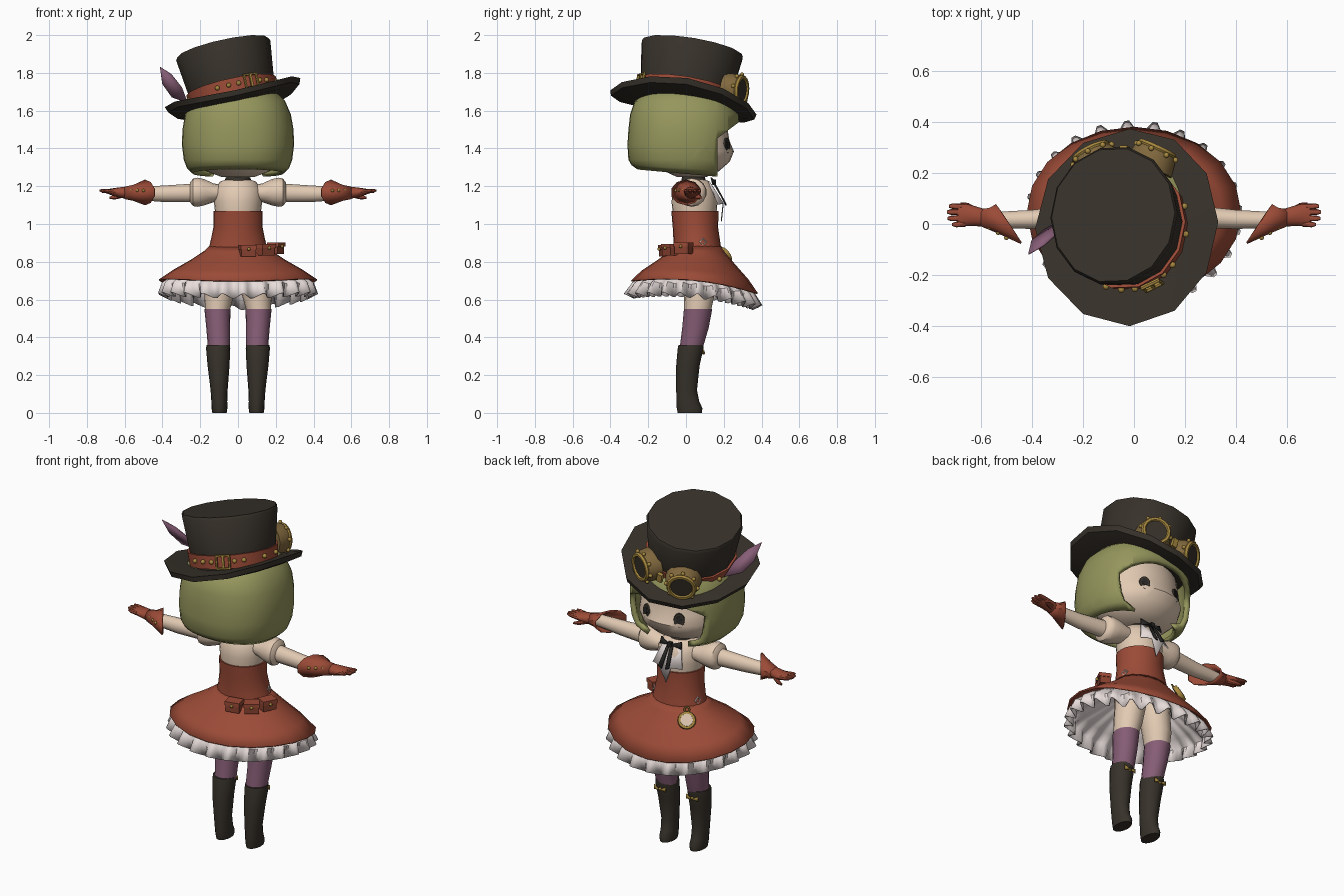
import bpy, bmesh, math
from mathutils import Matrix, Vector

cube = bpy.data.objects.get("Cube")
if cube:
    bpy.data.objects.remove(cube, do_unlink=True)

parts = []


def colour(name, r, g, b):
    m = bpy.data.materials.new(name)
    m.use_nodes = True
    m.diffuse_color = (r, g, b, 1)
    node = m.node_tree.nodes["Principled BSDF"]
    node.inputs["Base Color"].default_value = (r, g, b, 1)
    node.inputs["Roughness"].default_value = 0.8
    return m


DARK = colour("dark felt", .038, .031, .023)
RED = colour("rust leather", .33, .07, .038)
HAIR = colour("green hair", .30, .305, .108)
SKIN = colour("cream skin", .76, .59, .45)
WHITE = colour("white lace", .8, .72, .7)
PURPLE = colour("purple", .24, .11, .18)
GOLD = colour("gold", .39, .25, .05)
BRASS = colour("dull brass", .22, .14, .048)
POUCH = colour("dark leather", .25, .055, .03)
BLACK = colour("black", .02, .019, .018)


def finish(name, bm, mat, matrix=None, thick=0):
    if matrix:
        bm.transform(matrix)
    bmesh.ops.recalc_face_normals(bm, faces=bm.faces)
    me = bpy.data.meshes.new(name)
    bm.to_mesh(me)
    bm.free()
    me.materials.append(mat)
    ob = bpy.data.objects.new(name, me)
    bpy.context.collection.objects.link(ob)
    if thick:
        mod = ob.modifiers.new("thickness", 'SOLIDIFY')
        mod.thickness = thick
        mod.offset = -1
    parts.append(ob)
    return ob


def loft_mesh(rows, n=20, cap=True, power=2, closed=False, curl=0):
    """Rings of (z, cx, cy, rx, ry[, tilt]); tilt slopes z along y, curl lifts the sides."""
    bm = bmesh.new()
    rings = []
    for z, cx, cy, rx, ry, *tilt in rows:
        ring = []
        for i in range(n):
            a = math.tau * i / n
            c, s = math.cos(a), math.sin(a)
            x = rx * math.copysign(abs(c) ** (2 / power), c)
            y = ry * math.copysign(abs(s) ** (2 / power), s)
            lift = curl * x * x + (tilt[0] * y if tilt else 0)
            ring.append(bm.verts.new((cx + x, cy + y, z + lift)))
        rings.append(ring)
    pairs = list(zip(rings, rings[1:])) + ([(rings[-1], rings[0])] if closed else [])
    for a, b in pairs:
        for i in range(n):
            j = (i + 1) % n
            bm.faces.new((a[i], a[j], b[j], b[i]))
    if cap and not closed:
        bm.faces.new(rings[0])
        bm.faces.new(rings[-1])
    return bm


def loft(name, rows, mat, matrix=None, thick=0, **kw):
    return finish(name, loft_mesh(rows, **kw), mat, matrix, thick)


def ring(name, R, r, mat, matrix, n=20):
    rows = []
    for i in range(6):
        a = math.tau * i / 6
        q = R + r * math.cos(a)
        rows.append((r * math.sin(a), 0, 0, q, q))
    return loft(name, rows, mat, matrix, n=n, closed=True)


def box(name, size, mat, matrix):
    bm = bmesh.new()
    bmesh.ops.create_cube(bm, size=1, matrix=Matrix.Diagonal((*size, 1)))
    return finish(name, bm, mat, matrix)


def stud(name, r, matrix):
    bm = bmesh.new()
    bmesh.ops.create_icosphere(bm, subdivisions=2, radius=r)
    return finish(name, bm, GOLD, matrix)


def plate(name, pts, mat, mirror=False):
    bm = bmesh.new()
    for s in ((1, -1) if mirror else (1,)):
        bm.faces.new([bm.verts.new((s * x, y, z)) for x, y, z in pts])
    return finish(name, bm, mat, thick=.007)


def facing(pos, direction):
    """Frame at pos whose z axis points along direction."""
    return Matrix.Translation(pos) @ Vector(direction).to_track_quat('Z', 'Y').to_matrix().to_4x4()


# Head and eyes
loft("head", [(1.25, 0, .03, .09, .08), (1.28, 0, .03, .17, .145), (1.33, 0, .027, .225, .205),
              (1.385, 0, .027, .24, .227), (1.44, 0, .02, .24, .21), (1.5, 0, .015, .24, .205),
              (1.6, 0, .01, .22, .2), (1.7, 0, 0, .12, .12)], SKIN, n=28)
for side, s in (("left", 1), ("right", -1)):
    f = facing((s * .107, .217, 1.415), (s * .43, .9, .1))
    loft(side + "_eye", [(-.004, 0, 0, .031, .042), (.005, 0, 0, .029, .04)], DARK, f, n=16)
    loft(side + "_pupil", [(.005, 0, .004, .016, .022), (.007, 0, .004, .016, .022)], BLACK, f, n=12)

# Bobbed hair with the face opening cut out below the fringe
bm = loft_mesh([(1.268, 0, -.03, .24, .225, -.09), (1.295, 0, -.02, .27, .268, -.06),
                (1.34, 0, -.015, .287, .29), (1.42, 0, -.013, .297, .297), (1.5, 0, -.01, .294, .295),
                (1.58, 0, -.008, .28, .288), (1.65, 0, -.01, .25, .262), (1.7, 0, -.01, .2, .2),
                (1.74, 0, -.01, .1, .1)], n=36, power=2.3, cap=False)
side_edge, corner, fringe = Vector((0, 1, 0)), Vector((0, .168, 1.455)), Vector((0, -.75, 1))
for normal in (side_edge, fringe):
    bmesh.ops.bisect_plane(bm, geom=bm.verts[:] + bm.edges[:] + bm.faces[:],
                           plane_co=corner, plane_no=normal)
cut = []
for fc in bm.faces:
    c = fc.calc_center_median() - corner
    if c.dot(side_edge) > 0 and c.dot(fringe) < 0:
        cut.append(fc)
bmesh.ops.delete(bm, geom=cut, context='FACES')
finish("bob_hair", bm, HAIR, thick=.03)

# Top hat, tilted
HAT = (Matrix.Translation((-.015, -.015, 1.634)) @ Matrix.Rotation(-.165, 4, 'X')
       @ Matrix.Rotation(-.215, 4, 'Y'))
loft("hat_brim", [(-.022, 0, 0, .2, .21), (-.025, 0, 0, .3, .32), (-.018, 0, 0, .355, .385),
                  (.01, 0, 0, .367, .392), (.014, 0, 0, .3, .32), (.016, 0, 0, .2, .21)],
     DARK, HAT, n=12, closed=True, curl=.4)
loft("hat_crown", [(.0, 0, 0, .225, .24), (.1, 0, 0, .231, .248), (.295, 0, 0, .255, .277),
                   (.31, 0, 0, .247, .268)], DARK, HAT, n=14)
loft("hat_band", [(.025, 0, 0, .238, .252), (.1, 0, 0, .243, .259), (.1, 0, 0, .225, .24),
                  (.025, 0, 0, .225, .24)], RED, HAT, n=14, closed=True)


def on_band(deg, z=.066, out=.004):
    a = math.radians(deg)
    c, s = math.cos(a), math.sin(a)
    return HAT @ facing(((.237 + out) * c, (.252 + out) * s, z), (c, s, 0))


for i, deg in enumerate((-110, -95, -82, -52, -40, -10, 15, 165, 190)):
    stud(f"band_stud_{i}", .013, on_band(deg))
ring("band_buckle", .05, .009, GOLD, on_band(-66, out=.014) @ Matrix.Rotation(math.pi / 4, 4, 'Z'), n=4)
box("buckle_pin", (.012, .07, .012), GOLD, on_band(-66, out=.014))

# Goggles on the hat front
for side, deg in (("left", 65), ("right", 116)):
    f = on_band(deg, z=.098, out=.045)
    loft(side + "_goggle_cup", [(-.055, 0, 0, .1, .085), (0, 0, 0, .09, .085), (.02, 0, 0, .078, .078)],
         BRASS, f, n=16)
    ring(side + "_goggle_rim", .07, .013, GOLD, f @ Matrix.Translation((0, 0, .025)), n=16)
    loft(side + "_goggle_lens", [(.02, 0, 0, .064, .064), (.028, 0, 0, .062, .062)], DARK, f, n=16)
    for i in range(8):
        a = math.tau * i / 8
        stud(f"{side}_goggle_rivet_{i}", .011,
             f @ Matrix.Translation((.086 * math.cos(a), .086 * math.sin(a), .014)))
box("goggle_bridge", (.03, .05, .02), GOLD, on_band(90, z=.098, out=.045))

# Feather
plate("feather", [(-.265, .02, 1.64), (-.35, -.025, 1.67), (-.4, -.07, 1.74), (-.412, -.12, 1.83),
                  (-.35, -.085, 1.79), (-.295, -.035, 1.72)], PURPLE)

# Neck, torso and corset
loft("neck", [(1.18, 0, .04, .05, .05), (1.3, 0, .03, .045, .045)], SKIN)
loft("collar", [(1.215, 0, .04, .075, .07), (1.248, 0, .04, .062, .06)], DARK)
loft("collar_lace", [(1.24, 0, .035, .056, .054), (1.28, 0, .035, .06, .058)], WHITE)
loft("blouse", [(1.05, 0, .046, .12, .115), (1.12, 0, .045, .128, .122), (1.18, 0, .045, .125, .11),
                (1.225, 0, .045, .095, .08), (1.24, 0, .04, .05, .05)], SKIN, n=24)
loft("corset", [(.84, 0, .06, .165, .13), (.9, 0, .058, .147, .124), (.98, 0, .05, .131, .12),
                (1.07, 0, .047, .131, .125)], RED, n=24)
for side, s in (("left", 1), ("right", -1)):
    ring(side + "_corset_loop", .018, .004, WHITE, facing((s * .14, .09, .905), (s, .2, .1)), n=4)

# Neck frill and ribbon
plate("frill_front", [(-.055, .125, 1.225), (-.095, .175, 1.105), (-.04, .2, 1.11), (0, .19, 1.015),
                      (.04, .2, 1.11), (.095, .175, 1.105), (.055, .125, 1.225)], WHITE)
plate("ribbon_tails", [(.003, .15, 1.225), (.018, .145, 1.225), (.035, .213, 1.11), (.012, .215, 1.1)],
      BLACK, True)
plate("ribbon_loops", [(0, .15, 1.22), (.065, .13, 1.245), (.07, .14, 1.205)], BLACK, True)
box("ribbon_knot", (.025, .02, .025), BLACK, Matrix.Translation((0, .15, 1.222)))

# Skirt and ruffled petticoat
loft("skirt", [(.88, 0, .06, .15, .125, 0), (.85, 0, .058, .18, .15, -.02),
               (.797, 0, .053, .25, .207, -.05), (.73, 0, .047, .345, .283, -.08),
               (.667, 0, .045, .42, .336, -.1)], RED, n=20, cap=False, thick=.008, curl=.22)
waves, steps = 24, 6
bm = loft_mesh([(.82, 0, .058, .14, .12, -.03), (.7, 0, .045, .345, .275, -.1),
                (.652, 0, .042, .395, .32, -.1), (.588, 0, .038, .4, .343, -.09)],
               n=waves * steps, cap=False, curl=.2)
for i, v in enumerate(bm.verts):
    amp = (0, .004, .01, .028)[i // (waves * steps)]
    w = math.sin(math.tau * i / steps)
    out = Vector((v.co.x, v.co.y - .04, 0)).normalized()
    v.co += out * amp * w + Vector((0, 0, .5 * amp * w))
finish("petticoat", bm, WHITE, thick=.005)

# Belt pouches
for i, (x, y, z, nx, ny) in enumerate(((.05, -.105, .855, .2, -1), (.145, -.08, .862, .55, -.8),
                                       (.2, -.012, .87, 1, -.5))):
    f = Matrix.Translation((x, y, z)) @ Matrix.Rotation(math.atan2(nx, -ny), 4, 'Z')
    box(f"pouch_{i}", (.078, .06, .055), POUCH, f)
    box(f"pouch_flap_{i}", (.084, .068, .022), RED, f @ Matrix.Translation((0, -.002, .022)))
    stud(f"pouch_stud_{i}", .009, f @ Matrix.Translation((0, -.038, .012)))

# Pocket watch
f = facing((-.145, .2, .83), (-.5, .75, .55))
loft("watch_case", [(-.01, 0, 0, .05, .05), (.015, 0, 0, .047, .047)], GOLD, f, n=16)
loft("watch_face", [(.012, 0, 0, .035, .035), (.018, 0, 0, .034, .034)], SKIN, f, n=16)
ring("watch_loop", .014, .005, GOLD, f @ Matrix.Translation((0, .058, 0)), n=10)

# Arms and gloves: lofted outward along x, ring radii given as height then depth
for side, s in (("left", 1), ("right", -1)):
    out = Matrix(((0, 0, s, 0), (0, 1, 0, 0), (1, 0, 0, 0), (0, 0, 0, 1)))
    loft(side + "_puff_sleeve", [(.08, 1.165, .045, .042, .055), (.13, 1.165, .042, .05, .062),
                                 (.18, 1.168, .036, .07, .074), (.215, 1.168, .031, .077, .077),
                                 (.238, 1.168, .03, .073, .073), (.254, 1.167, .03, .052, .052)],
         SKIN, out, n=14)
    loft(side + "_arm", [(.22, 1.165, .03, .05, .046), (.4, 1.16, .018, .043, .038),
                         (.56, 1.163, .015, .034, .032)], SKIN, out, n=14)
    loft(side + "_glove_cuff", [(.492, 1.167, 0, .068, .082, .62), (.555, 1.165, .015, .042, .05, .25),
                                (.6, 1.165, .025, .033, .036)], RED, out, n=10, cap=False, thick=.008)
    loft(side + "_hand", [(.59, 1.165, .025, .032, .035), (.63, 1.167, .032, .027, .04),
                          (.67, 1.17, .036, .018, .045), (.69, 1.172, .036, .012, .042)], RED, out, n=12)
    for i, (y, tip) in enumerate(((-.002, .712), (.022, .73), (.047, .733), (.07, .725))):
        loft(f"{side}_finger_{i}", [(.66, 1.17, .036 + (y - .036) * .9, .012, .013),
                                    (tip - .015, 1.175, y, .01, .011), (tip, 1.178, y, .005, .006)],
             RED, out, n=8)
    loft(side + "_thumb", [(.61, 1.155, .045, .016, .016), (.65, 1.143, .07, .013, .013),
                           (.68, 1.138, .078, .006, .006)], RED, out, n=8)
    for i in range(3):
        stud(f"{side}_glove_stud_{i}", .009, Matrix.Translation((s * (.5 + .032 * i), -.054 + .02 * i, 1.178)))

# Legs, stockings and boots
for side, s in (("left", 1), ("right", -1)):
    m = Matrix.Diagonal((s, 1, 1, 1))
    loft(side + "_thigh", [(.53, .11, .06, .063, .07), (.62, .1, .07, .078, .08),
                           (.72, .085, .07, .083, .088), (.82, .08, .06, .08, .09)], SKIN, m, n=16)
    loft(side + "_stocking", [(.33, .1, .025, .058, .06), (.45, .105, .05, .063, .07),
                              (.55, .109, .064, .069, .075)], PURPLE, m, n=16)
    loft(side + "_boot", [(.0, .098, .02, .038, .064), (.025, .098, .019, .042, .068),
                          (.06, .099, .01, .042, .06), (.12, .1, .003, .045, .055),
                          (.25, .103, .01, .058, .062), (.34, .105, .024, .064, .068),
                          (.36, .105, .026, .062, .066)], DARK, m, n=16)
    for t in (-1, 1):
        plate(f"{side}_boot_bow_{'inner' if t < 0 else 'outer'}",
              [(s * .105, .095, .315), (s * .105 + t * .036, .088, .335), (s * .105 + t * .036, .088, .308)],
              GOLD)
    stud(side + "_boot_knot", .009, Matrix.Translation((s * .105, .092, .317)))

# Smooth shading with sharp creases kept
bpy.ops.object.select_all(action='DESELECT')
for ob in parts:
    ob.select_set(True)
bpy.context.view_layer.objects.active = parts[0]
bpy.ops.object.shade_smooth_by_angle(angle=math.radians(40))
